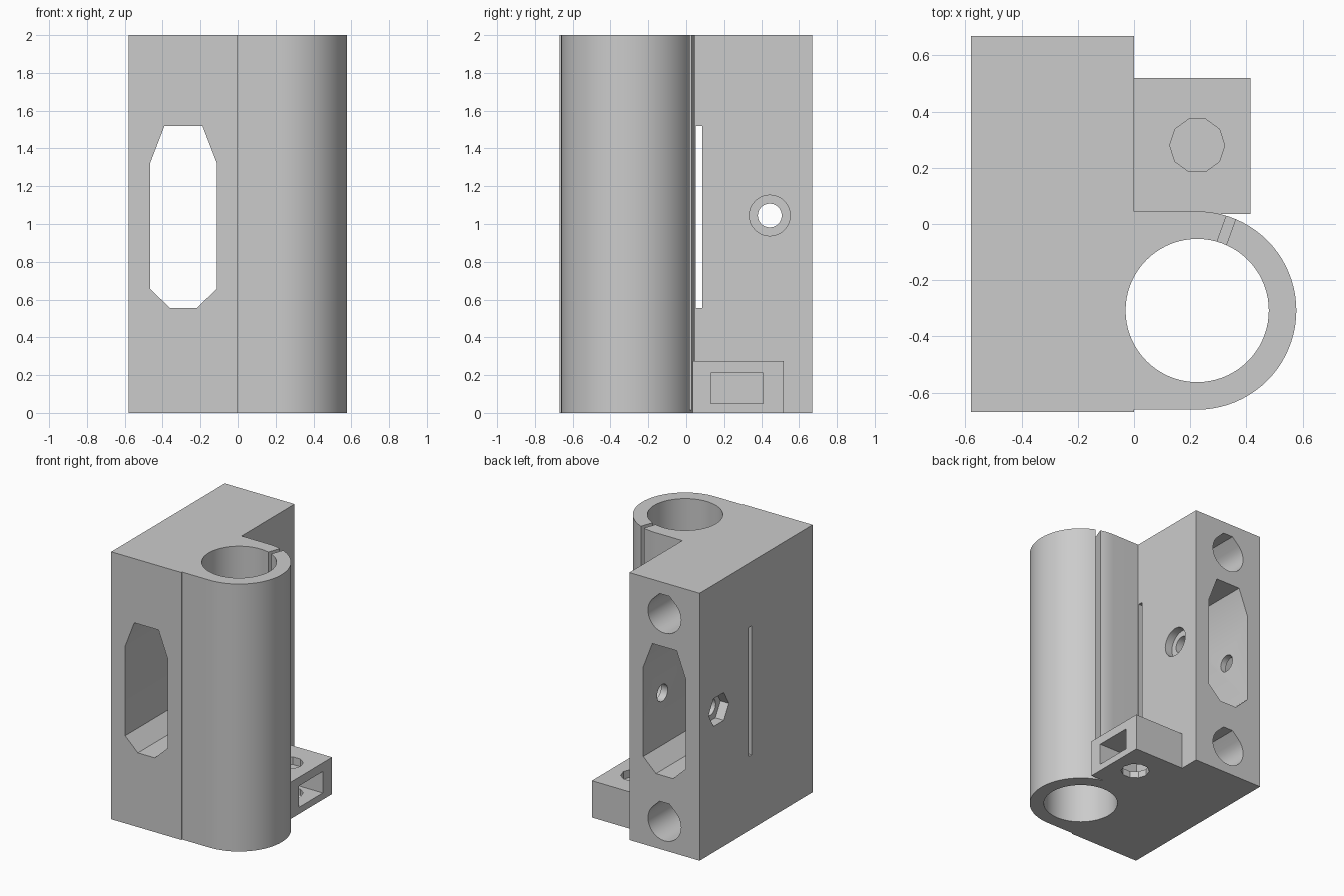
import bpy
from math import radians, cos, sin, pi
from mathutils import Vector

cube = bpy.data.objects.get("Cube")
if cube:
    bpy.data.objects.remove(cube)

grey = bpy.data.materials.new("plain grey")
grey.use_nodes = True
colour = (0.6, 0.6, 0.6, 1)
grey.diffuse_color = colour
grey.node_tree.nodes["Principled BSDF"].inputs["Base Color"].default_value = colour


def prism(name, outline, axis, start, end):
    """Extrude a 2D outline along an axis; the outline uses the other two axes in order."""
    def place(p, d):
        co = list(p)
        co.insert("xyz".index(axis), d)
        return Vector(co)
    n = len(outline)
    verts = [place(p, d) for d in (start, end) for p in outline]
    faces = [tuple(range(n)), tuple(range(n, 2 * n))]
    faces += [(i, (i + 1) % n, n + (i + 1) % n, n + i) for i in range(n)]
    mesh = bpy.data.meshes.new(name)
    mesh.from_pydata(verts, [], faces)
    mesh.materials.append(grey)
    ob = bpy.data.objects.new(name, mesh)
    bpy.context.collection.objects.link(ob)
    # Make the normals consistent and outward
    bpy.context.view_layer.objects.active = ob
    bpy.ops.object.mode_set(mode='EDIT')
    bpy.ops.mesh.select_all(action='SELECT')
    bpy.ops.mesh.normals_make_consistent(inside=False)
    bpy.ops.object.mode_set(mode='OBJECT')
    return ob


def rect(a0, a1, b0, b1):
    return [(a0, b0), (a1, b0), (a1, b1), (a0, b1)]


def ring(a, b, r, n, first=0.0, sweep=2 * pi):
    count = n if sweep >= 2 * pi else n + 1
    return [(a + r * cos(first + sweep * i / n), b + r * sin(first + sweep * i / n))
            for i in range(count)]


def boolean(target, tool, operation='DIFFERENCE'):
    mod = target.modifiers.new(operation.lower(), 'BOOLEAN')
    mod.operation, mod.solver, mod.object = operation, 'EXACT', tool
    bpy.context.view_layer.objects.active = target
    bpy.ops.object.modifier_apply(modifier=mod.name)
    bpy.data.objects.remove(tool)


# Main block with the slot for the belt running front to back
body = prism("carriage_end", rect(-0.58, 0, -0.67, 0.67), 'z', 0, 2)
belt = [(-0.39, 1.52), (-0.19, 1.52), (-0.115, 1.325), (-0.115, 0.655),
        (-0.22, 0.555), (-0.36, 0.555), (-0.465, 0.655), (-0.465, 1.325)]
boolean(body, prism("belt_slot", belt, 'y', -0.8, 0.8))

# Narrow slit across the block
boolean(body, prism("side_slit", rect(0.05, 0.085, 0.555, 1.52), 'x', -0.7, 0.1))

# Two blind rod sockets from the back, with a flattened pointed roof
for z in (0.207, 1.76):
    r = 0.136
    socket = ring(-0.29, z, r, 30, radians(135), radians(270))
    socket += [(-0.29 + 0.04, z + r + 0.014), (-0.29 - 0.04, z + r + 0.014)]
    boolean(body, prism("rod_socket", socket, 'y', -0.6, 0.8))

# Cross bolt hole with a nut pocket on one side and a counterbore on the other
boolean(body, prism("bolt_hole", ring(0.445, 1.045, 0.063, 32), 'x', -0.7, 0.1))
boolean(body, prism("nut_pocket", ring(0.445, 1.045, 0.12, 6), 'x', -0.7, -0.51))
boolean(body, prism("counterbore", ring(0.445, 1.045, 0.108, 32), 'x', -0.06, 0.1))

# Bearing clamp: rounded web, split by a slit that stops just above the base
cx, cy, outer = 0.225, -0.308, 0.353
web = ring(cx, cy, outer, 40, -pi / 2, pi) + [(-0.1, cy + outer), (-0.1, cy - outer)]
clamp = prism("bearing_clamp", web, 'z', 0, 2)
along = Vector((cos(radians(70)), sin(radians(70))))
across = Vector((-along.y, along.x)) * 0.0175
middle = Vector((cx, cy))
split = [middle + along * d + across * s for d, s in ((0.2, -1), (0.45, -1), (0.45, 1), (0.2, 1))]
boolean(clamp, prism("clamp_split", split, 'z', 0.015, 2.2))

# Foot that holds the captive nut, with a thin skin left under the top hole
foot = prism("nut_holder", rect(-0.1, 0.415, 0.035, 0.52), 'z', 0, 0.275)
boolean(foot, prism("nut_channel", rect(0.13, 0.41, 0.05, 0.21), 'x', 0.085, 0.6))
for z0, z1 in ((-0.1, 0.1), (0.218, 0.4)):
    boolean(foot, prism("screw_hole", ring(0.225, 0.28, 0.098, 10), 'z', z0, z1))

# Join the parts and bore the bearing seat through them
boolean(body, clamp, 'UNION')
boolean(body, foot, 'UNION')
boolean(body, prism("bearing_bore", ring(cx, cy, 0.255, 72), 'z', -0.2, 2.2))

bpy.ops.object.select_all(action='DESELECT')
body.select_set(True)
bpy.context.view_layer.objects.active = body
bpy.ops.object.shade_smooth_by_angle(angle=radians(25))
